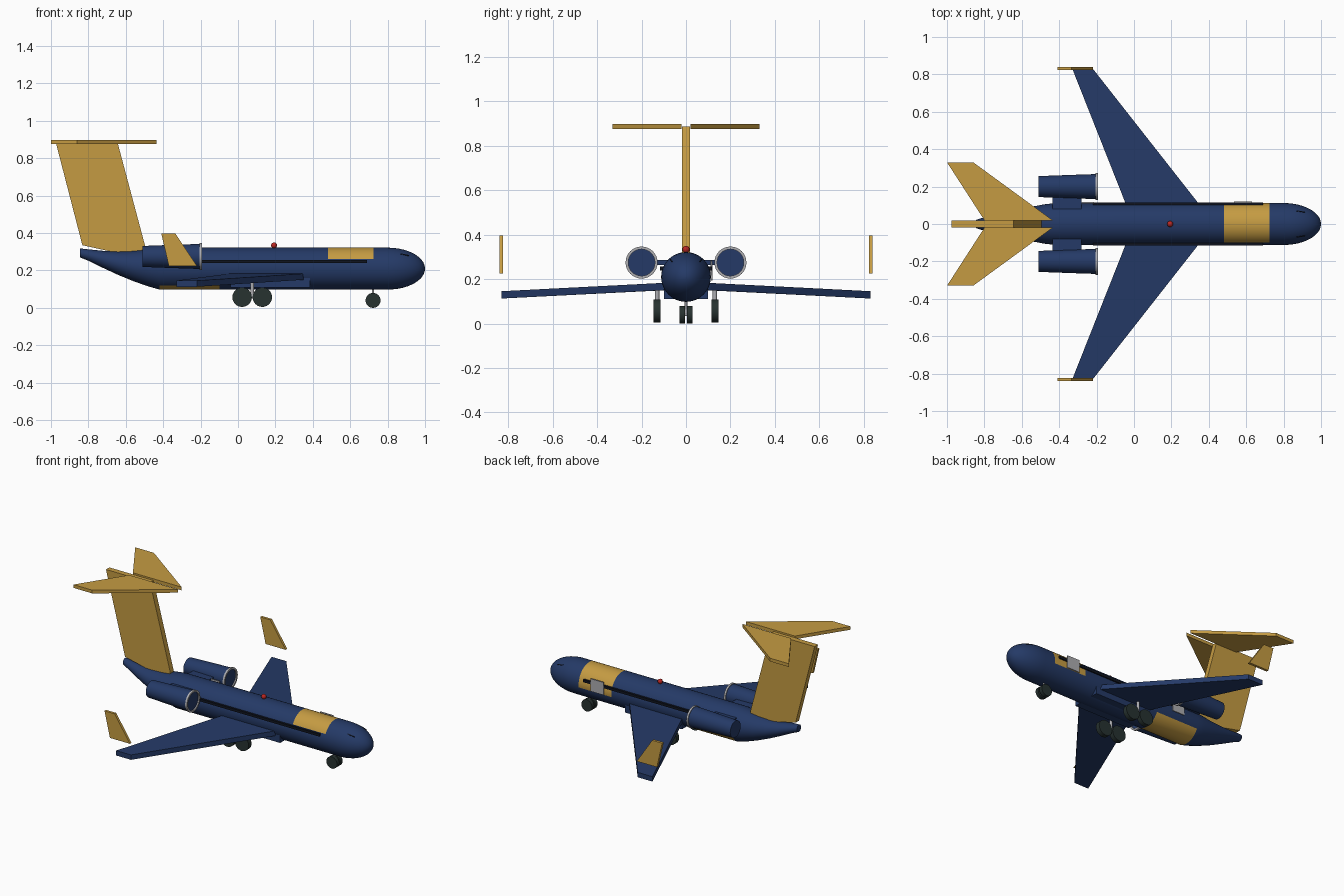
import bpy, bmesh, math
from mathutils import Vector

if "Cube" in bpy.data.objects:
    bpy.data.objects.remove(bpy.data.objects["Cube"])


def material(name, rgb):
    m = bpy.data.materials.new(name)
    m.diffuse_color = (*rgb, 1)
    m.use_nodes = True
    m.node_tree.nodes["Principled BSDF"].inputs["Base Color"].default_value = m.diffuse_color
    return m


NAVY = material("navy paint", (0.018, 0.042, 0.135))
GOLD = material("gold paint", (0.56, 0.33, 0.055))
SILVER = material("silver metal", (0.42, 0.42, 0.44))
TYRE = material("tyre rubber", (0.02, 0.032, 0.03))
RED = material("red lamp", (0.5, 0.02, 0.016))
GLASS = material("dark glass", (0.005, 0.007, 0.014))


def finish(name, bm, mats, smooth=False):
    bmesh.ops.recalc_face_normals(bm, faces=bm.faces)
    me = bpy.data.meshes.new(name)
    bm.to_mesh(me)
    bm.free()
    for m in mats:
        me.materials.append(m)
    ob = bpy.data.objects.new(name, me)
    bpy.context.collection.objects.link(ob)
    if smooth:
        bpy.ops.object.select_all(action='DESELECT')
        ob.select_set(True)
        bpy.context.view_layer.objects.active = ob
        bpy.ops.object.shade_smooth_by_angle(angle=math.radians(35))
    return ob


def loft(name, sections, sides, mats, rule=None):
    """Skin ellipses (x, y, z, half width, half height) along x."""
    bm = bmesh.new()
    rings = []
    for x, y, z, w, h in sections:
        rings.append([bm.verts.new((x, y + w * math.cos(a), z + h * math.sin(a)))
                      for a in (2 * math.pi * i / sides for i in range(sides))])
    for a, b in zip(rings, rings[1:]):
        for i in range(sides):
            j = (i + 1) % sides
            f = bm.faces.new((a[i], a[j], b[j], b[i]))
            if rule:
                mid = (a[i].co.x + b[i].co.x) / 2
                f.material_index = rule(mid, 360 * (i + 0.5) / sides)
    bm.faces.new(rings[0])
    bm.faces.new(rings[-1])
    return finish(name, bm, mats, True)


def prism(name, low, high, mat):
    """Join two matching outlines into a solid."""
    bm = bmesh.new()
    a = [bm.verts.new(p) for p in low]
    b = [bm.verts.new(p) for p in high]
    bm.faces.new(a)
    bm.faces.new(b)
    for i in range(len(a)):
        j = (i + 1) % len(a)
        bm.faces.new((a[i], a[j], b[j], b[i]))
    return finish(name, bm, [mat])


def box(name, x0, x1, y0, y1, z0, z1, mat):
    pts = [(x0, y0), (x1, y0), (x1, y1), (x0, y1)]
    return prism(name, [(x, y, z0) for x, y in pts], [(x, y, z1) for x, y in pts], mat)


def rod(name, p, q, radius, mat, sides=24):
    p, q = Vector(p), Vector(q)
    bm = bmesh.new()
    bmesh.ops.create_cone(bm, cap_ends=True, segments=sides, radius1=radius,
                          radius2=radius, depth=(q - p).length)
    turn = Vector((0, 0, 1)).rotation_difference(q - p)
    for v in bm.verts:
        v.co = turn @ v.co + (p + q) / 2
    return finish(name, bm, [mat], True)


# Fuselage: upswept tail, straight body, rounded nose, gold cargo bands
R, ZC = 0.112, 0.21


def body_paint(x, deg):
    if 0.48 < x < 0.725 and (deg < 153 or deg > 351):
        return 1
    if -0.42 < x < -0.1 and 231 < deg < 333:
        return 1
    return 0


tail = [(-0.845, 0.27, 0.318, 0.022), (-0.8, 0.252, 0.313, 0.036), (-0.72, 0.213, 0.305, 0.056),
        (-0.64, 0.176, 0.302, 0.074), (-0.56, 0.143, 0.305, 0.09), (-0.48, 0.115, 0.314, 0.105)]
sections = [(x, 0, (lo + hi) / 2, w, (hi - lo) / 2) for x, lo, hi, w in tail]
sections += [(x, 0, ZC, R, R) for x in (-0.42, -0.1, 0.48, 0.725, 0.8)]
for k in range(1, 12):
    t = k / 11.15 * math.pi / 2
    sections.append((0.8 + 0.2 * math.sin(t), 0, ZC, R * math.cos(t), R * math.cos(t)))
loft("fuselage", sections, 40, [NAVY, GOLD], body_paint)
box("belly_fairing", -0.04, 0.385, -0.1, 0.1, 0.11, 0.165, NAVY)

# Cargo doors on the left side
box("front_door", 0.535, 0.63, 0.112, 0.119, 0.195, 0.28, SILVER)
box("rear_door", -0.305, -0.215, 0.11, 0.117, 0.205, 0.285, SILVER)

# Tail fin
fin = [(-0.832, 0.335), (-0.975, 0.888), (-0.645, 0.888), (-0.495, 0.325), (-0.495, 0.29), (-0.65, 0.295)]
prism("tail_fin", [(x, -0.018, z) for x, z in fin], [(x, 0.018, z) for x, z in fin], GOLD)

for s, side in ((-1, "right"), (1, "left")):
    # Swept wing with drooping tip
    wing = [(0.385, 0.04, 0.153), (0.345, 0.11, 0.15), (-0.22, 0.83, 0.113),
            (-0.33, 0.83, 0.113), (-0.045, 0.11, 0.15), (-0.017, 0.04, 0.153)]
    prism("wing_" + side, [(x, s * y, z) for x, y, z in wing],
          [(x, s * y, z + 0.033) for x, y, z in wing], NAVY)

    # Raised winglet
    tip = [(-0.41, 0.397), (-0.335, 0.397), (-0.22, 0.225), (-0.37, 0.225)]
    prism("winglet_" + side, [(x, s * 0.823, z) for x, z in tip],
          [(x, s * 0.84, z) for x, z in tip], GOLD)

    # Tailplane half
    stab = [(-1.0, 0.33), (-0.86, 0.33), (-0.435, 0.02), (-0.8, 0.02)]
    prism("tailplane_" + side, [(x, s * y, 0.876) for x, y in stab],
          [(x, s * y, 0.898) for x, y in stab], GOLD)

    # Engine, intake ring and pylon
    y, z = s * 0.2, 0.275
    loft("engine_" + side, [(-0.51, y, z, 0.056, 0.056), (-0.35, y, z, 0.062, 0.062),
                            (-0.2, y, z, 0.067, 0.067)], 32, [NAVY])
    bm = bmesh.new()
    prof = [(-0.205, 0.072), (-0.192, 0.072), (-0.192, 0.06), (-0.205, 0.06)]
    vs = [bm.verts.new((x, y, z + r)) for x, r in prof]
    es = [bm.edges.new((vs[i], vs[(i + 1) % 4])) for i in range(4)]
    bmesh.ops.spin(bm, geom=vs + es, cent=(0, y, z), axis=(1, 0, 0),
                   angle=2 * math.pi, steps=32, use_merge=True)
    bmesh.ops.remove_doubles(bm, verts=bm.verts, dist=1e-5)
    finish("intake_ring_" + side, bm, [SILVER], True)
    box("pylon_" + side, -0.435, -0.28, s * 0.08, s * 0.155, 0.265, 0.287, NAVY)

    # Window strip and cockpit slit
    box("window_strip_" + side, -0.22, 0.69, s * 0.1, s * 0.116, 0.24, 0.257, GLASS)
    slit = [(0.87, 0.066, 0.288), (0.915, 0.06, 0.279), (0.915, 0.063, 0.275), (0.87, 0.07, 0.284)]
    prism("cockpit_slit_" + side, [(a, s * b, c) for a, b, c in slit],
          [(a, s * (b + 0.003), c + 0.004) for a, b, c in slit], GLASS)

    # Main landing gear
    for n, x in (("rear", 0.022), ("front", 0.13)):
        rod(f"main_wheel_{n}_{side}", (x, s * 0.115, 0.057), (x, s * 0.146, 0.057), 0.052, TYRE)
    rod("main_axle_beam_" + side, (0.022, s * 0.13, 0.057), (0.13, s * 0.13, 0.057), 0.008, SILVER, 12)
    rod("main_strut_" + side, (0.076, s * 0.13, 0.057), (0.076, s * 0.13, 0.16), 0.01, SILVER, 12)

    # Nose wheel
    rod("nose_wheel_" + side, (0.722, s * 0.005, 0.04), (0.722, s * 0.03, 0.04), 0.04, TYRE)

rod("nose_strut", (0.722, 0, 0.04), (0.722, 0, 0.115), 0.006, SILVER, 12)
rod("nose_axle", (0.722, -0.02, 0.04), (0.722, 0.02, 0.04), 0.006, SILVER, 12)

# Roof beacon
bm = bmesh.new()
bmesh.ops.create_uvsphere(bm, u_segments=16, v_segments=10, radius=0.016)
bmesh.ops.translate(bm, verts=bm.verts, vec=(0.193, 0, 0.334))
finish("beacon", bm, [RED], True)

# Rest the lowest wheel on the ground
low = min((v.co.z for o in bpy.data.objects if o.type == 'MESH' for v in o.data.vertices))
for o in bpy.data.objects:
    o.location.z -= low
